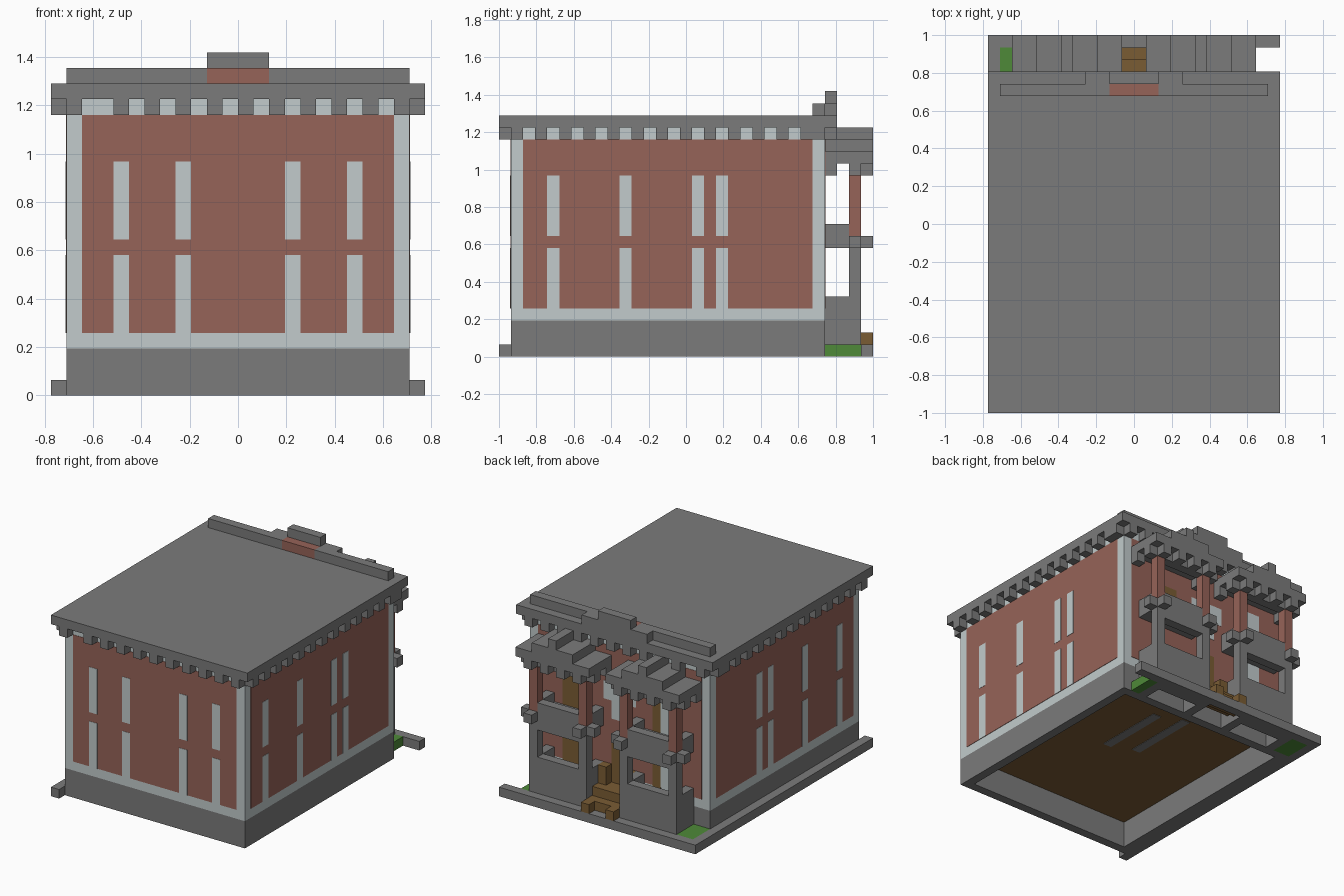
import bpy

if "Cube" in bpy.data.objects:
    bpy.data.objects.remove(bpy.data.objects["Cube"], do_unlink=True)

U = 2 / 31  # one building block


def linear(c):
    c /= 255
    return c / 12.92 if c <= 0.04045 else ((c + 0.055) / 1.055) ** 2.4


def material(name, *rgb):
    m = bpy.data.materials.new(name)
    m.use_nodes = True
    col = [linear(c) for c in rgb] + [1]
    m.diffuse_color = col
    m.node_tree.nodes["Principled BSDF"].inputs["Base Color"].default_value = col
    return m


STONE = material("stone grey", 123, 123, 123)
BRICK = material("brick red", 150, 99, 88)
PALE = material("pale trim", 194, 203, 204)
WOOD = material("brown wood", 122, 92, 52)
GRASS = material("grass green", 78, 138, 56)


def blocks(name, mat, *boxes):
    """One object from boxes given as block ranges (x0, x1, y0, y1, z0, z1)."""
    verts, faces = [], []
    for x0, x1, y0, y1, z0, z1 in boxes:
        n = len(verts)
        verts += [(x * U, y * U - 1, z * U) for z in (z0, z1)
                  for x, y in ((x0, y0), (x1, y0), (x1, y1), (x0, y1))]
        faces += [[n + 3, n + 2, n + 1, n], [n + 4, n + 5, n + 6, n + 7]]
        for i in range(4):
            k = (i + 1) % 4
            faces.append([n + i, n + k, n + 4 + k, n + 4 + i])
    mesh = bpy.data.meshes.new(name)
    mesh.from_pydata(verts, [], faces)
    mesh.materials.append(mat)
    ob = bpy.data.objects.new(name, mesh)
    bpy.context.collection.objects.link(ob)
    return ob


def both(s, a, b):
    """Range a..b on side s (+1 or -1) of the centre line."""
    return (a, b) if s > 0 else (-b, -a)


# Hollow stone base with a wooden floor
blocks("base_walls", STONE,
       (-11, 11, 1, 2, 0, 3), (-11, 11, 26, 27, 0, 3),
       (-11, -10, 2, 26, 0, 3), (10, 11, 2, 26, 0, 3))
blocks("floor", WOOD, (-10, 10, 2, 26, 2.9, 3))
blocks("floor_strips", STONE, (-2, -1, 14, 22, 2.85, 2.9), (1, 2, 13, 21, 2.85, 2.9))

# Main body and brick panels
blocks("walls", PALE, (-11, 11, 1, 27, 3, 19))
T, W = 0.04, 0.07
blocks("brick_panels", BRICK,
       (-10, 10, 1 - T, 1, 4, 18), (-10, 10, 27, 27 + T, 4, 18),
       (-11 - T, -11, 2, 26, 4, 18), (11, 11 + T, 2, 26, 4, 18))

# Tall windows on two storeys
panes = []
for z in (4, 10):
    for x in (-8, -4, 3, 7):
        panes.append((x, x + 1, 1 - W, 1, z, z + 5))
    for y in (4, 10, 16, 18):
        panes.append((11, 11 + W, y, y + 1, z, z + 5))
        panes.append((-11 - W, -11, y, y + 1, z, z + 5))
    panes.append((-7, -5, 27, 27 + W, z, z + 5))
panes += [(-2, 2, 27, 27 + W, 12, 14), (-1, 1, 27, 27 + W, 10, 12)]
blocks("windows", PALE, *panes)

# Doors at the back
doors = [(-1, 1, 27, 27 + W, 3, 8)]
for z in (3, 10):
    doors += [(4, 7, 27, 27 + W, z, z + 4), (-5, -4, 27, 27 + W, z, z + 4)]
blocks("doors", WOOD, *doors)

# Roof slab and cornice teeth
blocks("roof", STONE, (-12, 12, 0, 28, 19, 20))
teeth = []
for x in [-11, *range(-8, 10, 2), 10]:
    teeth += [(x, x + 1, y, y + 1, 18, 19) for y in (0, 27)]
for y in [*range(1, 26, 2), 26]:
    teeth += [(x, x + 1, y, y + 1, 18, 19) for x in (-12, 11)]
blocks("cornice_teeth", STONE, *teeth)

# Parapet
blocks("parapet", STONE,
       (-11, -2, 26, 27, 20, 21), (2, 11, 26, 27, 20, 21),
       (-4, 4, 27, 28, 20, 21), (-2, 2, 27, 28, 21, 22))
blocks("parapet_brick", BRICK, (-2, 2, 26, 27, 20, 21))

# Kerb and grass
blocks("kerb", STONE, (-12, -11, 0, 30, 0, 1), (-12, 12, 30, 31, 0, 1))
blocks("grass", GRASS, (-11, -9, 27, 30, 0, 1), (9, 10, 27, 30, 0, 1))

# Two mirrored porches
for s, side in ((1, "left"), (-1, "right")):
    def part(a, b, *rest):
        return (*both(s, a, b), *rest)

    stone = [part(2, 9, 29, 30, 0, 5),       # front low wall
             part(3, 8, 29, 30, 8, 11),      # balcony front
             part(2, 9, 27, 30, 9, 10),      # balcony floor
             part(3, 8, 27, 29, 2, 3)]       # porch floor
    bricks = []
    for x in (2, 8):
        out = 1 if x == 2 else 9
        stone += [part(x, x + 1, 27, 29, 0, 5),
                  part(x, x + 1, 27, 29, 9, 11),
                  part(x, x + 1, 29, 30, 5, 10),
                  part(out, out + 1, 29, 30, 9, 10),
                  part(x, x + 1, 30, 31, 9, 10)]
        bricks.append(part(x, x + 1, 29, 30, 10, 15))
    blocks(side + "_porch", STONE, *stone)
    blocks(side + "_porch_brick_posts", BRICK, *bricks)

    # Stepped porch roof with beam and teeth
    roof = [part(1 + 2 * i, 10 - 2 * i, 27, 31, 16 + i, 17 + i) for i in range(3)]
    roof.append(part(2, 9, 29, 30, 15, 16))
    roof += [part(x, x + 1, 30, 31, 15, 16) for x in (2, 4, 6, 8)]
    roof += [part(x, x + 1, y, y + 1, 15, 16) for x in (1, 9) for y in (27, 29)]
    blocks(side + "_porch_roof", STONE, *roof)

    # Stair cheek and newel post
    blocks(side + "_stair_posts", WOOD,
           part(1, 2, 27, 28, 3, 5), part(1, 2, 30, 31, 1, 2))

# Entrance stairs
blocks("stairs", WOOD, (-2, 2, 29, 30, 0.5, 2), (-2, 2, 28, 29, 1, 3), (-2, 2, 27, 28, 2, 3))
